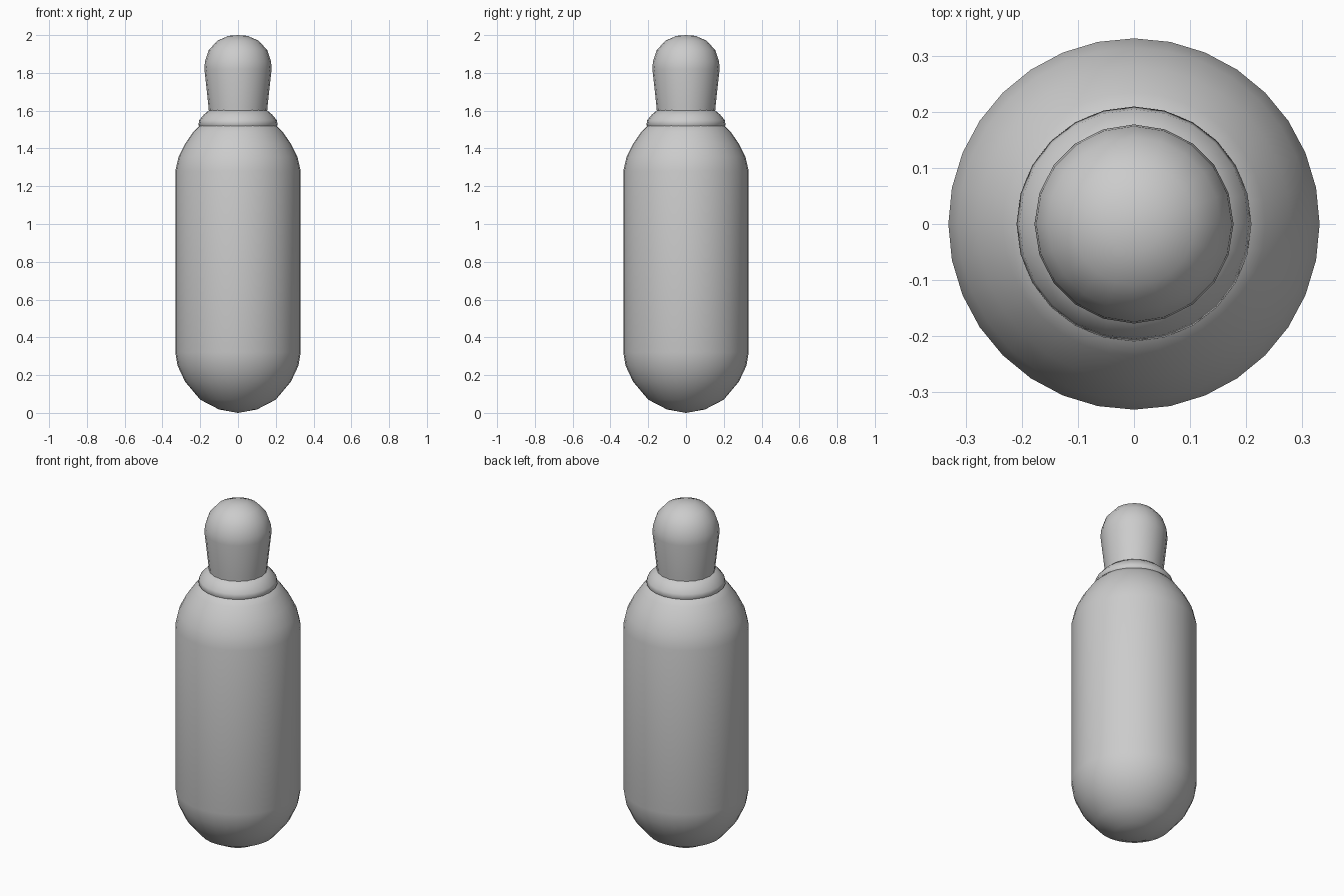
import bpy, bmesh, math

if "Cube" in bpy.data.objects:
    bpy.data.objects.remove(bpy.data.objects["Cube"])

grey = bpy.data.materials.new("light_grey_metal")
grey.diffuse_color = (0.6, 0.6, 0.6, 1)
grey.use_nodes = True
grey.node_tree.nodes["Principled BSDF"].inputs["Base Color"].default_value = grey.diffuse_color


def lathe(name, profile, sides):
    """Revolve (radius, height) points about z; zero radius makes a pole."""
    bm = bmesh.new()
    verts = [bm.verts.new((r, 0, z)) for r, z in profile]
    edges = [bm.edges.new(pair) for pair in zip(verts, verts[1:])]
    bmesh.ops.spin(bm, geom=verts + edges, cent=(0, 0, 0), axis=(0, 0, 1),
                   angle=math.tau, steps=sides, use_merge=True)
    bmesh.ops.remove_doubles(bm, verts=bm.verts, dist=0.0005)
    bmesh.ops.recalc_face_normals(bm, faces=bm.faces)
    mesh = bpy.data.meshes.new(name)
    bm.to_mesh(mesh)
    bm.free()
    mesh.materials.append(grey)
    obj = bpy.data.objects.new(name, mesh)
    bpy.context.collection.objects.link(obj)
    bpy.ops.object.select_all(action='DESELECT')
    bpy.context.view_layer.objects.active = obj
    obj.select_set(True)
    bpy.ops.object.shade_smooth_by_angle(angle=math.radians(50))
    return obj


# Tank with rounded base and sloping shoulder
lathe("tank_body", [
    (0, 0), (0.10, 0.018), (0.20, 0.07), (0.28, 0.165), (0.32, 0.25),
    (0.332, 0.32), (0.332, 1.28), (0.315, 1.355), (0.28, 1.425),
    (0.235, 1.49), (0.19, 1.535), (0, 1.55)], 32)

# Raised neck ring
lathe("neck_ring", [
    (0, 1.50), (0.19, 1.50), (0.21, 1.525), (0.205, 1.55),
    (0.18, 1.58), (0.15, 1.605), (0, 1.605)], 24)

# Flared valve cap with domed top
lathe("valve_cap", [
    (0, 1.58), (0.153, 1.58), (0.156, 1.62), (0.178, 1.82), (0.175, 1.86),
    (0.155, 1.92), (0.11, 1.97), (0.05, 1.996), (0, 2.0)], 20)
